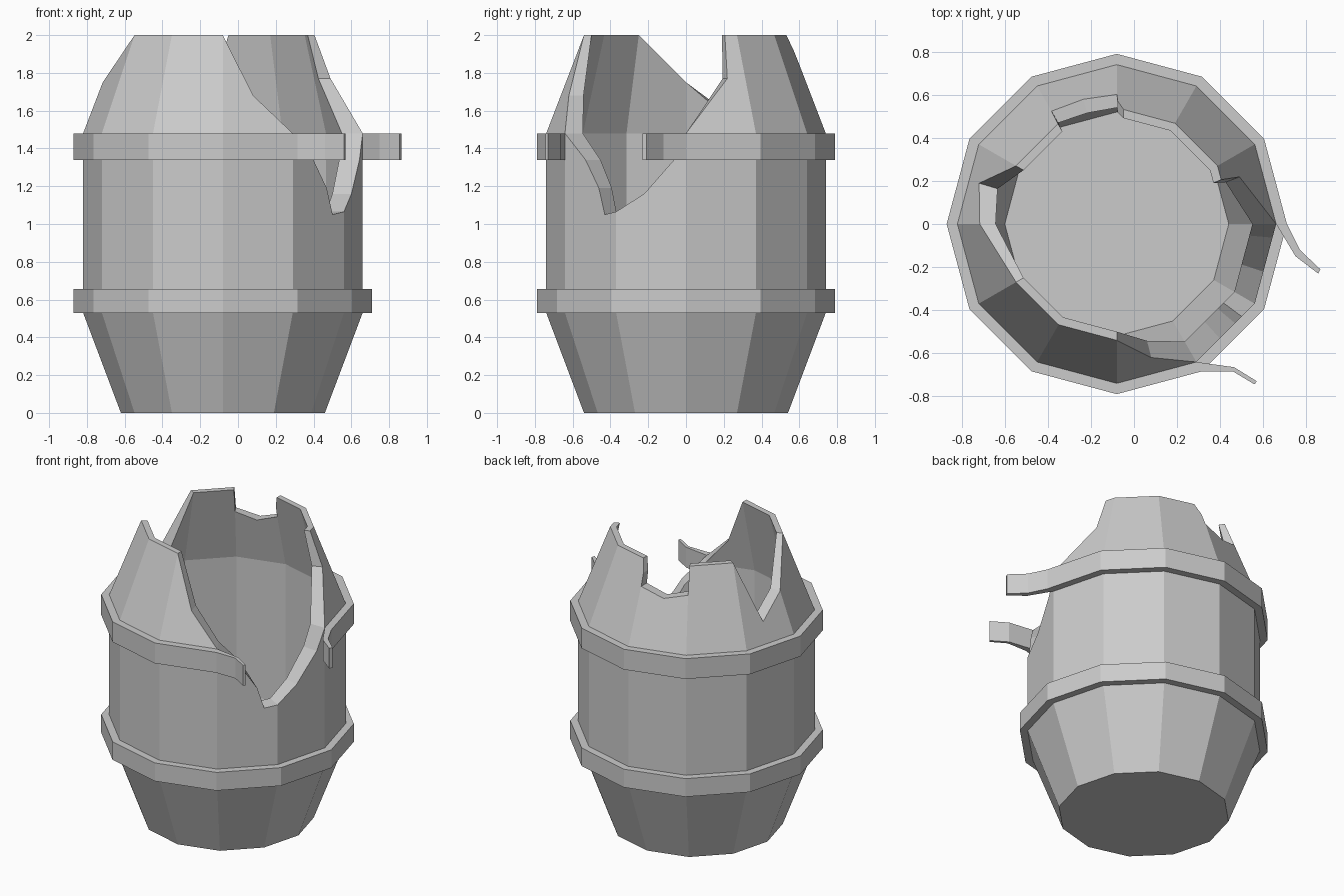
import bpy, bmesh
from math import sin, cos, radians

if "Cube" in bpy.data.objects:
    bpy.data.objects.remove(bpy.data.objects["Cube"])

CX = -0.08          # barrel axis
KNEE_LO, KNEE_HI = 0.53, 1.48


def polar(angle, radius, z):
    """Point on a 12-sided outline whose corners sit at multiples of 30 degrees."""
    r = radius * cos(radians(15)) / cos(radians(angle % 30 - 15))
    return (CX + r * cos(radians(angle)), r * sin(radians(angle)), z)


def radius_at(profile, z):
    for (r0, z0), (r1, z1) in zip(profile, profile[1:]):
        if z <= z1:
            return r0 + (r1 - r0) * (z - z0) / (z1 - z0)
    return profile[-1][0]


def loft(name, sections, closed):
    """Skin a chain of matching closed cross-sections."""
    bm = bmesh.new()
    rings = [[bm.verts.new(p) for p in s] for s in sections]
    n = len(rings[0])
    pairs = list(zip(rings, rings[1:]))
    if closed:
        pairs.append((rings[-1], rings[0]))
    for a, b in pairs:
        for i in range(n):
            j = (i + 1) % n
            bm.faces.new((a[i], b[i], b[j], a[j]))
    if not closed:
        bm.faces.new(rings[0])
        bm.faces.new(rings[-1])
    return finish(name, bm)


def finish(name, bm):
    bmesh.ops.remove_doubles(bm, verts=bm.verts[:], dist=1e-4)
    bmesh.ops.recalc_face_normals(bm, faces=bm.faces[:])
    mesh = bpy.data.meshes.new(name)
    bm.to_mesh(mesh)
    bm.free()
    obj = bpy.data.objects.new(name, mesh)
    bpy.context.collection.objects.link(obj)
    return obj


# Broken barrel body: (angle, height) of the splintered rim, all the way round
rim = [(-150, 2.0), (-120, 2.0), (-90, 2.0), (-75.5, 1.68), (-60, 1.48),
       (-48, 1.34), (-40, 1.19), (-36.5, 1.05), (-30, 1.065), (-18, 1.16),
       (-5, 1.34), (0, 1.48), (21, 1.77), (23, 2.0), (30, 2.0), (60, 2.0),
       (86.5, 2.0), (89.5, 1.92), (90, 1.84), (105, 1.79), (120, 1.83),
       (120.4, 2.0), (150, 2.0), (163.5, 1.61), (180, 1.75)]
outer = [(0.54, 0), (0.74, KNEE_LO), (0.74, KNEE_HI), (0.54, 2.0)]
inner = [(0.52, 0.06), (0.63, KNEE_LO), (0.63, KNEE_HI), (0.50, 2.0)]

bm = bmesh.new()
columns = []
for angle, top in rim:
    mid = min(KNEE_HI, top)
    pts = [polar(angle, radius_at(outer, z), z) for z in (0, KNEE_LO, mid, top)]
    pts += [polar(angle, radius_at(inner, z), z) for z in (top, mid, KNEE_LO, 0.06)]
    columns.append([bm.verts.new(p) for p in pts])
for a, b in zip(columns, columns[1:] + columns[:1]):
    for i in range(7):
        bm.faces.new((a[i], b[i], b[i + 1], a[i + 1]))
bm.faces.new([c[0] for c in columns])       # underside
bm.faces.new([c[-1] for c in columns])      # inside floor
bmesh.ops.remove_doubles(bm, verts=bm.verts[:], dist=1e-4)
# merge the coplanar strips back into whole staves
bmesh.ops.dissolve_limit(bm, angle_limit=radians(0.3), verts=bm.verts[:], edges=bm.edges[:])
finish("barrel_body", bm)


# Hoops
def section(outer_xy, inner_xy, z0, z1):
    return [(*outer_xy, z0), (*outer_xy, z1), (*inner_xy, z1), (*inner_xy, z0)]


def hoop_section(angle, z0, z1):
    return section(polar(angle, 0.79, 0)[:2], polar(angle, 0.74, 0)[:2], z0, z1)


loft("lower_hoop", [hoop_section(a, 0.53, 0.655) for a in range(0, 360, 30)], True)

# Upper hoop is snapped open, with both ends bent outwards
zs = (1.34, 1.48)
right_end = [section((0.865, -0.21), (0.855, -0.23), *zs),
             section((0.77, -0.12), (0.75, -0.15), *zs)]
front_end = [section((0.46, -0.685), (0.465, -0.665), *zs),
             section((0.56, -0.745), (0.57, -0.73), *zs)]
ring = [hoop_section(a, *zs) for a in range(0, 301, 30)]
loft("upper_hoop", right_end + ring + front_end, False)
